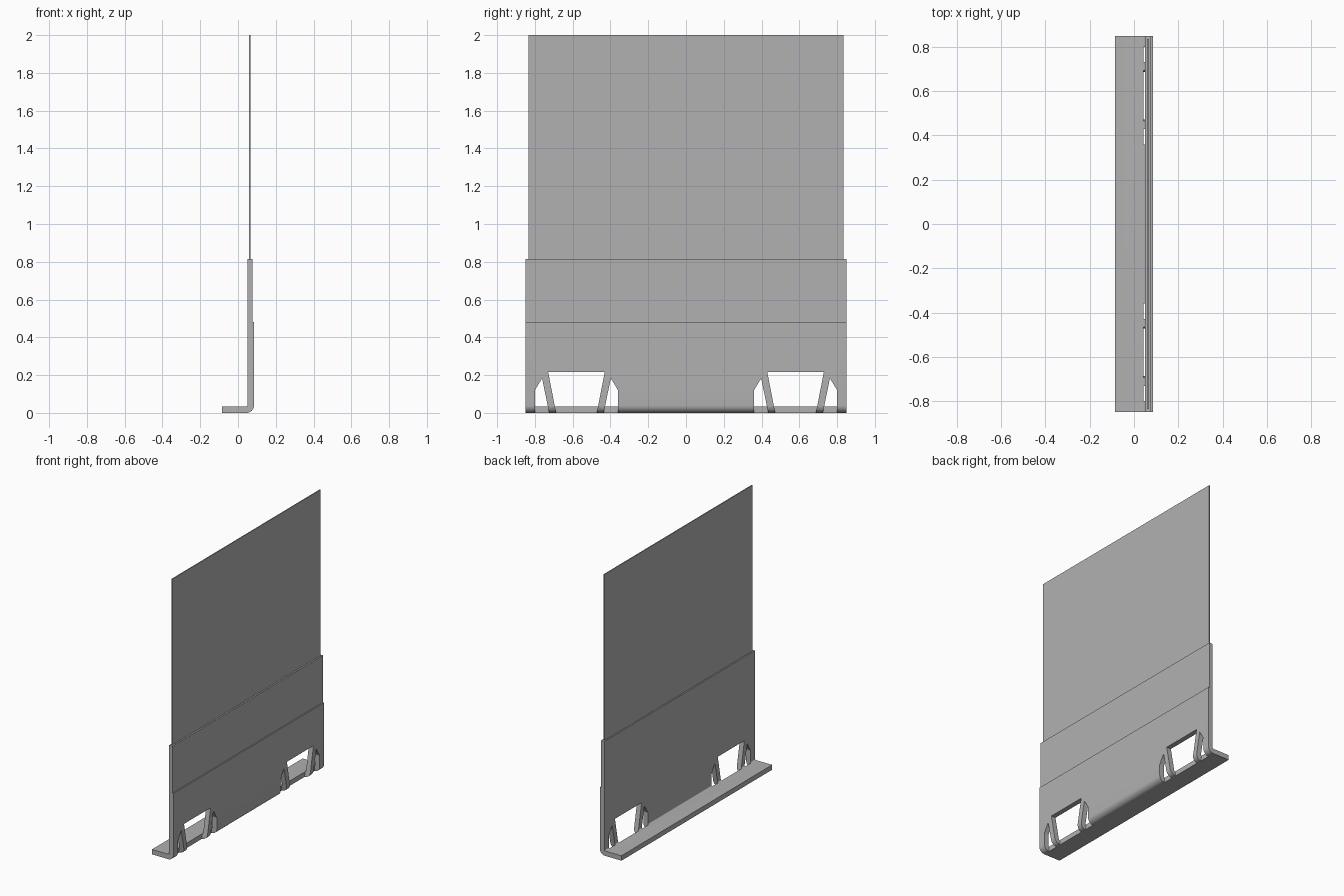
import bpy, bmesh, math

if "Cube" in bpy.data.objects:
    bpy.data.objects.remove(bpy.data.objects["Cube"])

# Mid-dark grey used on every part
grey = bpy.data.materials.new("dark_grey")
grey.diffuse_color = (0.44, 0.44, 0.44, 1.0)
grey.use_nodes = True
grey.node_tree.nodes["Principled BSDF"].inputs["Base Color"].default_value = grey.diffuse_color


def add_prism(bm, points, axis, lo, hi):
    """Extrude a 2D outline along 'x' (points are y,z) or 'y' (points are x,z)."""
    def co(p, t):
        return (t, p[0], p[1]) if axis == 'x' else (p[0], t, p[1])
    a = [bm.verts.new(co(p, lo)) for p in points]
    b = [bm.verts.new(co(p, hi)) for p in points]
    bm.faces.new(a)
    bm.faces.new(b[::-1])
    n = len(points)
    for i in range(n):
        j = (i + 1) % n
        bm.faces.new((a[j], a[i], b[i], b[j]))


def finish(name, bm):
    bmesh.ops.recalc_face_normals(bm, faces=bm.faces)
    me = bpy.data.meshes.new(name)
    bm.to_mesh(me)
    bm.free()
    me.materials.append(grey)
    ob = bpy.data.objects.new(name, me)
    bpy.context.collection.objects.link(ob)
    return ob


def plate(name, x0, x1, half_width, z0, z1):
    bm = bmesh.new()
    add_prism(bm, [(x0, z0), (x1, z0), (x1, z1), (x0, z1)], 'y', -half_width, half_width)
    return finish(name, bm)


def arc(cx, cz, r, a0, a1, n):
    return [(cx + r * math.cos(math.radians(a0 + (a1 - a0) * i / n)),
             cz + r * math.sin(math.radians(a0 + (a1 - a0) * i / n))) for i in range(n + 1)]


# Bent bracket: foot and lower wall in one L-shaped profile
outline = [(-0.085, 0.0)]
outline += arc(0.045, 0.04, 0.04, -90, 0, 10)
outline += [(0.085, 0.48), (0.05, 0.48)]
outline += arc(0.045, 0.040, 0.005, 0, -90, 4)
outline += [(-0.085, 0.035)]
bm = bmesh.new()
add_prism(bm, outline, 'y', -0.85, 0.85)
bracket = finish("bent_bracket", bm)

# Cutouts: a trapezoid with a slanted strut and side opening on either side
bm = bmesh.new()
for centre in (-0.58, 0.58):
    trapezoid = [(-0.15, 0.217), (0.15, 0.217), (0.098, -0.05), (-0.098, -0.05)]
    add_prism(bm, [(centre + y, z) for y, z in trapezoid], 'x', 0.044, 0.2)
    for s in (-1, 1):
        side = [(0.22, -0.05), (0.22, 0.12), (0.182, 0.183), (0.134, -0.05)]
        add_prism(bm, [(centre + s * y, z) for y, z in side], 'x', 0.044, 0.2)
cutter = finish("cutout_cutter", bm)
cutter.hide_render = True

mod = bracket.modifiers.new("cutouts", 'BOOLEAN')
mod.operation = 'DIFFERENCE'
mod.solver = 'EXACT'
mod.object = cutter
bpy.context.view_layer.objects.active = bracket
bracket.select_set(True)
bpy.ops.object.modifier_apply(modifier=mod.name)
bpy.data.objects.remove(cutter)
bpy.ops.object.shade_smooth_by_angle(angle=math.radians(30))

# Upper clamp plate and the tall thin sheet it holds
plate("upper_plate", 0.05, 0.077, 0.85, 0.48, 0.815)
plate("tall_sheet", 0.059, 0.066, 0.835, 0.81, 2.0)
